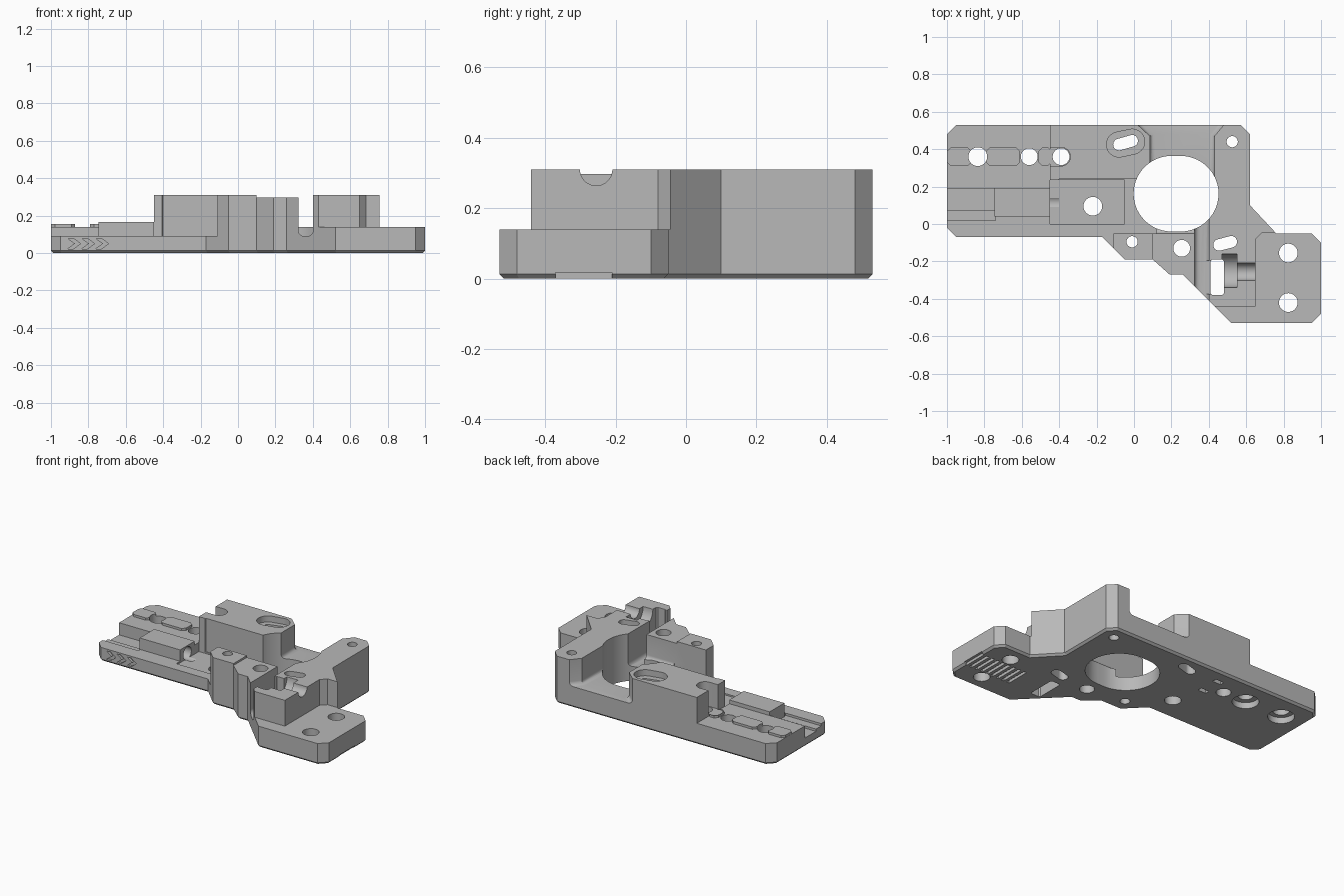
import bpy, bmesh
from math import pi, cos, sin, atan2
from mathutils import Matrix

if "Cube" in bpy.data.objects:
    bpy.data.objects.remove(bpy.data.objects["Cube"])

grey = bpy.data.materials.new("plain grey")
grey.use_nodes = True
GREY = (0.48, 0.48, 0.48, 1)
grey.diffuse_color = GREY
grey.node_tree.nodes["Principled BSDF"].inputs["Base Color"].default_value = GREY

TOP = 0.31     # tall faces
STEP = 0.14    # middle steps
FLOOR = 0.09   # low floor
UP = 0.5       # cutters end above the body


def prism(name, pts, z0, z1, round_bottom=0, segs=1, turn=None):
    """Upright prism over an outline, optionally with bevelled bottom edges."""
    bm = bmesh.new()
    low = bm.faces.new([bm.verts.new((x, y, z0)) for x, y in pts])
    out = bmesh.ops.extrude_face_region(bm, geom=[low])
    for v in out["geom"]:
        if isinstance(v, bmesh.types.BMVert):
            v.co.z = z1
    bmesh.ops.recalc_face_normals(bm, faces=bm.faces)
    if round_bottom:
        edges = [e for e in bm.edges if all(abs(v.co.z - z0) < 1e-5 for v in e.verts)]
        bmesh.ops.bevel(bm, geom=edges, offset=round_bottom, segments=segs,
                        profile=0.5, affect='EDGES')
    if turn:
        bm.transform(turn)
    me = bpy.data.meshes.new(name)
    bm.to_mesh(me)
    bm.free()
    me.materials.append(grey)
    ob = bpy.data.objects.new(name, me)
    bpy.context.collection.objects.link(ob)
    return ob


def rect(x0, x1, y0, y1):
    return [(x0, y0), (x1, y0), (x1, y1), (x0, y1)]


def stadium(ax, ay, bx, by, r, n=20):
    """Rounded slot outline from point a to point b."""
    t = atan2(by - ay, bx - ax)
    pts = []
    for cx, cy, start in ((bx, by, t - pi / 2), (ax, ay, t + pi / 2)):
        for i in range(n + 1):
            a = start + pi * i / n
            pts.append((cx + r * cos(a), cy + r * sin(a)))
    return pts


def circle(cx, cy, r, n=36):
    return [(cx + r * cos(2 * pi * i / n), cy + r * sin(2 * pi * i / n)) for i in range(n)]


def chamfered(x0, x1, y0, y1, c):
    return [(x0 + c, y0), (x1 - c, y0), (x1, y0 + c), (x1, y1 - c),
            (x1 - c, y1), (x0 + c, y1), (x0, y1 - c), (x0, y0 + c)]


def combine(tool, operation):
    tool.hide_render = True
    mod = body.modifiers.new("shape", 'BOOLEAN')
    mod.operation = operation
    mod.solver = 'EXACT'
    mod.object = tool
    bpy.ops.object.modifier_apply(modifier=mod.name)
    bpy.data.objects.remove(tool)


def cut(*args, **kw):
    combine(prism("cutter", *args, **kw), 'DIFFERENCE')


def add(*args, **kw):
    combine(prism("addition", *args, **kw), 'UNION')


# Full-height body with chamfered foot
outline = [(-0.95, -0.07), (-0.17, -0.07), (-0.05, -0.19), (0.1, -0.19), (0.19, -0.27),
           (0.26, -0.27), (0.52, -0.53), (0.95, -0.53), (1, -0.48), (1, -0.1),
           (0.95, -0.05), (0.76, -0.05), (0.62, 0.1), (0.62, 0.48), (0.57, 0.53),
           (-0.95, 0.53), (-1, 0.48), (-1, -0.02)]
body = prism("machined_bracket", outline, 0, TOP, round_bottom=0.013)
bpy.context.view_layer.objects.active = body
body.select_set(True)

# Left strip and low front floor
cut(rect(-1.2, -0.45, -0.3, 0.7), STEP, UP)
cut([(-1.2, 0.19), (-0.45, 0.19), (-0.4, 0.24), (0.12, 0.24), (0.12, -0.05),
     (-0.11, -0.05), (-0.11, -0.4), (-1.2, -0.4)], FLOOR, UP)
cut(rect(-0.45, -0.05, 0.0, 0.235), 0.08, UP)
cut(rect(-1.2, -0.74, 0.02, 0.19), 0.075, UP)
cut(rect(-1.2, -0.74, 0.075, 0.19), 0.06, UP)

# Valley between the tall block and the arm, with rounded foot
cut([(0.02, 0.7), (0.02, 0.53), (0.085, 0.47), (0.085, 0.31), (0.02, 0.24),
     (0.02, -0.05), (0.4, -0.05), (0.4, 0.06), (0.43, 0.1), (0.43, 0.47),
     (0.48, 0.53), (0.48, 0.7)], STEP, UP, round_bottom=0.025, segs=4)

# Gap beside the bosses, right plate, front ledge, lower boss top
cut(rect(0.323, 0.402, -0.7, 0.03), FLOOR, UP, round_bottom=0.03, segs=4)
cut([(0.65, -0.7), (0.65, -0.08), (0.685, -0.045), (1.2, -0.045), (1.2, -0.7)], STEP, UP)
cut(rect(0.2, 0.66, -0.7, -0.44), STEP, UP)
cut(rect(0.1, 0.36, -0.4, -0.04), 0.297, UP)

# Raised pads and hinge box on the left strip
for x0, x1 in ((-0.999, -0.87), (-0.79, -0.61), (-0.51, -0.44)):
    add(chamfered(x0, x1, 0.31, 0.41, 0.02), 0.1, 0.155)
add(rect(-0.745, -0.45, 0.04, 0.192), 0.03, 0.165)

# Rounded notch in the tall block, and shallow recess around its slot
cut(stadium(-0.46, 0.36, -0.39, 0.36, 0.05), 0.15, UP)
cut(stadium(-0.08, 0.425, -0.01, 0.44, 0.067), 0.27, UP)

# Large opening, slots and round holes right through
cut(stadium(0.2, 0.162, 0.25, 0.162, 0.202, 28), -0.1, UP)
cut(stadium(-0.08, 0.425, -0.01, 0.445, 0.031), -0.1, UP)
cut(stadium(0.455, -0.112, 0.52, -0.095, 0.031), -0.1, UP)
cut(chamfered(0.41, 0.48, -0.38, -0.19, 0.008), -0.1, UP)
cut(rect(0.38, 0.475, -0.375, -0.195), FLOOR, UP)
for x, y, r in ((-0.835, 0.36, 0.05), (-0.56, 0.36, 0.045), (-0.39, 0.36, 0.045),
                (-0.22, 0.095, 0.05), (-0.01, -0.095, 0.03), (0.255, -0.13, 0.045),
                (0.525, 0.44, 0.03), (0.825, -0.155, 0.05), (0.825, -0.42, 0.05)):
    cut(circle(x, y, r), -0.1, UP)

# Sideways bolt channel with head seat, and bore in the hinge box
along_x = Matrix.Rotation(pi / 2, 4, 'Y')
for y, z, r, x0, x1 in ((-0.255, TOP, 0.046, 0.45, 0.72), (-0.25, TOP, 0.09, 0.47, 0.55),
                        (0.115, 0.115, 0.042, -0.6, -0.4)):
    cut(circle(-z, y, r), x0, x1, turn=along_x)

# Underside: counterbores, grip grooves, small sockets
for x in (-0.835, -0.56):
    cut(circle(x, 0.36, 0.08), -0.1, 0.04)
for i in range(9):
    x = 0.665 + i * 0.041
    cut(rect(x - 0.01, x + 0.01, -0.37, -0.21), -0.1, 0.018)
for y in (0.435, 0.3):
    cut(rect(-0.315, -0.255, y - 0.015, y + 0.015), -0.1, 0.03)

# Chevron grooves in the front edge
facing_front = Matrix.Rotation(pi / 2, 4, 'X')
for x in (-0.91, -0.835, -0.76):
    cut([(x, 0.022), (x + 0.03, 0.022), (x + 0.068, 0.05), (x + 0.03, 0.078),
         (x, 0.078), (x + 0.038, 0.05)], 0.055, 0.1, turn=facing_front)

bpy.ops.object.shade_smooth_by_angle(angle=pi / 7)
